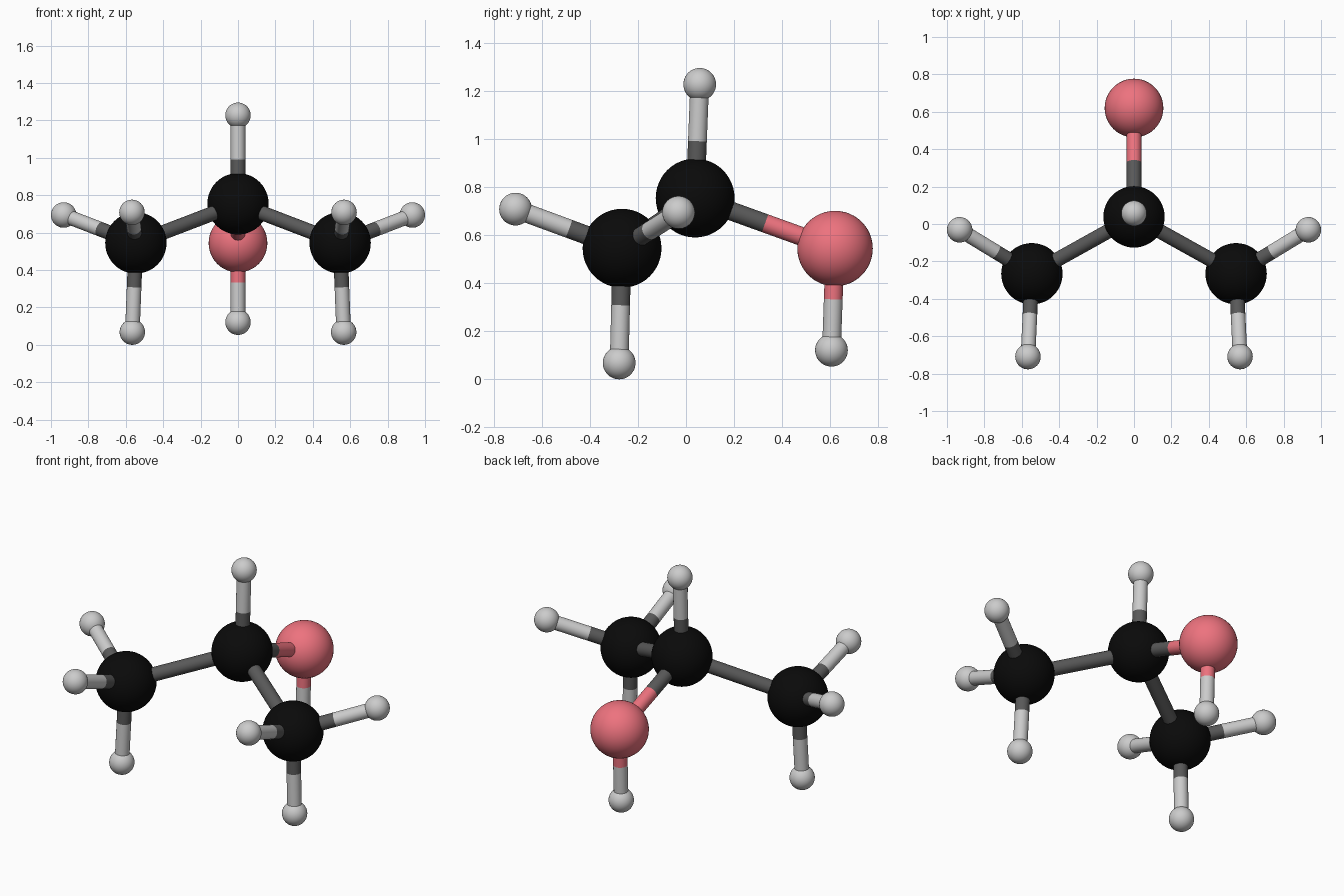
import bpy
from mathutils import Vector

if "Cube" in bpy.data.objects:
    bpy.data.objects.remove(bpy.data.objects["Cube"])


def material(name, color):
    m = bpy.data.materials.new(name)
    m.diffuse_color = (*color, 1)
    m.use_nodes = True
    m.node_tree.nodes["Principled BSDF"].inputs["Base Color"].default_value = m.diffuse_color
    return m


BLACK = material("carbon_black", (0.003, 0.003, 0.003))
DARK = material("bond_dark_grey", (0.1, 0.1, 0.1))
RED = material("oxygen_red", (0.85, 0.17, 0.21))
LIGHT = material("hydrogen_grey", (0.52, 0.52, 0.52))

# element: radius, ball material, stick material
KINDS = {
    "carbon": (0.164, BLACK, DARK),
    "oxygen": (0.157, RED, RED),
    "hydrogen": (0.068, LIGHT, LIGHT),
}
STICK_RADIUS = 0.039


def finish(name, mat):
    ob = bpy.context.object
    ob.name = name
    ob.data.materials.append(mat)
    bpy.ops.object.shade_smooth_by_angle()
    return ob


def atom(name, kind, pos):
    radius, ball, _ = KINDS[kind]
    bpy.ops.mesh.primitive_uv_sphere_add(segments=48, ring_count=24, radius=radius, location=pos)
    finish(name, ball)
    return name, kind, Vector(pos)


def half_stick(name, start, end, mat):
    d = end - start
    bpy.ops.mesh.primitive_cylinder_add(
        vertices=32, radius=STICK_RADIUS, depth=d.length,
        location=(start + end) / 2, rotation=d.to_track_quat('Z', 'Y').to_euler())
    finish(name, mat)


def bond(a, b):
    # each half of the stick takes the colour of its own atom
    mid = (a[2] + b[2]) / 2
    half_stick(f"bond_{a[0]}_to_{b[0]}", a[2], mid, KINDS[a[1]][2])
    half_stick(f"bond_{b[0]}_to_{a[0]}", b[2], mid, KINDS[b[1]][2])


# Middle carbon with its upright hydrogen
center = atom("center_carbon", "carbon", (0, 0.038, 0.754))
bond(center, atom("top_hydrogen", "hydrogen", (0, 0.057, 1.227)))

# Oxygen arm at the back
oxygen = atom("oxygen", "oxygen", (0, 0.62, 0.544))
bond(center, oxygen)
bond(oxygen, atom("oxygen_hydrogen", "hydrogen", (0, 0.605, 0.121)))

# Mirrored side carbons, three hydrogens each
for side, s in (("left", -1), ("right", 1)):
    carbon = atom(f"{side}_carbon", "carbon", (s * 0.546, -0.266, 0.545))
    bond(center, carbon)
    for label, (x, y, z) in (("lower", (0.565, -0.278, 0.068)),
                             ("outer", (0.932, -0.031, 0.694)),
                             ("front", (0.567, -0.709, 0.708))):
        bond(carbon, atom(f"{side}_{label}_hydrogen", "hydrogen", (s * x, y, z)))
